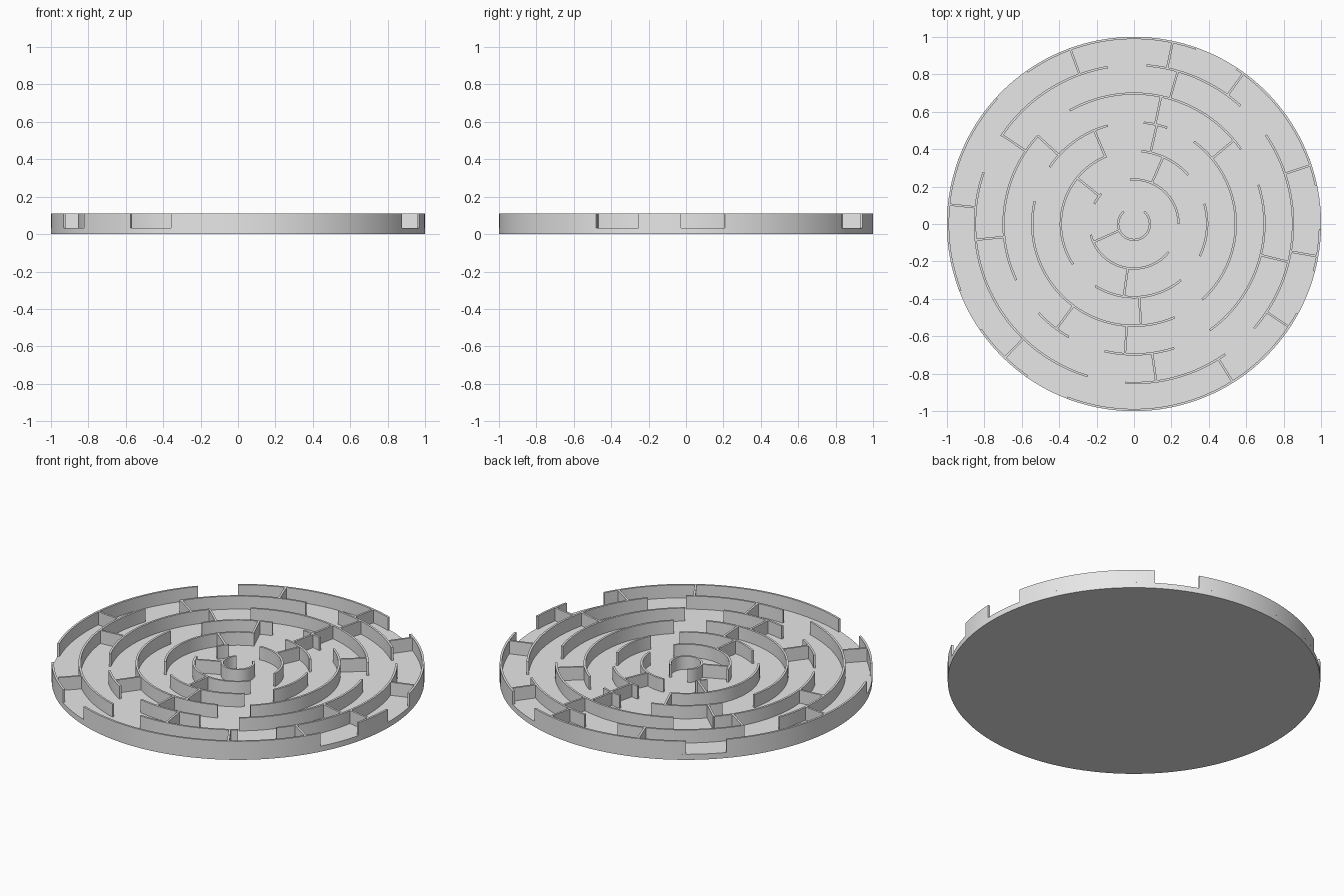
import bpy, bmesh
from math import radians, cos, sin, ceil

if "Cube" in bpy.data.objects:
    bpy.data.objects.remove(bpy.data.objects["Cube"], do_unlink=True)

FLOOR, TOP, THICK = 0.033, 0.11, 0.012
RADII = [0.085, 0.238, 0.391, 0.544, 0.697, 0.85, 0.994]

# Wall arcs of each ring, inner to outer: start and end angle in degrees
ARCS = [
    [(130, 410)],
    [(0, 95), (137, 153), (194, 321)],
    [(42, 84), (112, 213.5), (238, 310), (334, 376)],
    [(71, 84.5), (105, 146), (167, 293.5), (312, 414)],
    [(35, 119.5), (137.5, 205.5), (223, 240), (257, 288), (305.5, 377.5)],
    [(48, 85.5), (99.5, 146.5), (161, 253), (267, 305), (319, 394)],
    [(12, 56.5), (70.5, 125), (137.5, 201), (214.5, 235), (249, 331.3), (345.3, 358.5)],
]

# Radial walls joining each ring to the next one out: angles in degrees
SPOKES = [
    [204],
    [66.5, 141, 262],
    [77, 113, 274],
    [40, 78, 137.5, 233.5, 266],
    [74, 146, 185.7, 278, 346.2],
    [18.4, 54, 78, 110, 174, 226, 302, 326.4, 350],
]

grey = bpy.data.materials.new("light_grey")
grey.use_nodes = True
grey.diffuse_color = (0.8, 0.8, 0.8, 1)
grey.node_tree.nodes["Principled BSDF"].inputs["Base Color"].default_value = (0.8, 0.8, 0.8, 1)


def finish(name, bm):
    """Turn a bmesh into a grey object with smooth curves and sharp edges."""
    bmesh.ops.recalc_face_normals(bm, faces=bm.faces)
    mesh = bpy.data.meshes.new(name)
    bm.to_mesh(mesh)
    bm.free()
    mesh.materials.append(grey)
    obj = bpy.data.objects.new(name, mesh)
    bpy.context.collection.objects.link(obj)
    bpy.ops.object.select_all(action="DESELECT")
    obj.select_set(True)
    bpy.context.view_layer.objects.active = obj
    bpy.ops.object.shade_smooth_by_angle(angle=radians(30))


def sweep(bm, sections):
    """Skin a row of four-point sections and cap both ends."""
    loops = [[bm.verts.new(p) for p in section] for section in sections]
    for a, b in zip(loops, loops[1:]):
        for i in range(4):
            j = (i + 1) % 4
            bm.faces.new((a[i], a[j], b[j], b[i]))
    bm.faces.new(loops[0])
    bm.faces.new(loops[-1])


def add_arc(bm, radius, start, end):
    steps = max(3, ceil((end - start) / 2))
    inner, outer = radius - THICK / 2, radius + THICK / 2
    sections = []
    for k in range(steps + 1):
        a = radians(start + (end - start) * k / steps)
        sections.append([(r * cos(a), r * sin(a), z) for r, z in
                         ((inner, FLOOR), (outer, FLOOR), (outer, TOP), (inner, TOP))])
    sweep(bm, sections)


def add_spoke(bm, inner, outer, angle):
    c, s = cos(radians(angle)), sin(radians(angle))
    h = THICK / 2
    sweep(bm, [[(r * c - t * s, r * s + t * c, z) for t, z in
                ((-h, FLOOR), (h, FLOOR), (h, TOP), (-h, TOP))] for r in (inner, outer)])


# Round floor plate
bm = bmesh.new()
bmesh.ops.create_cone(bm, cap_ends=True, segments=180, radius1=1, radius2=1, depth=FLOOR)
bmesh.ops.translate(bm, verts=bm.verts, vec=(0, 0, FLOOR / 2))
finish("floor_disc", bm)

# Concentric walls with openings
for n, (radius, arcs) in enumerate(zip(RADII, ARCS), 1):
    bm = bmesh.new()
    for start, end in arcs:
        add_arc(bm, radius, start, end)
    finish(f"ring_wall_{n}", bm)

# Radial dividers between neighbouring rings
for n, angles in enumerate(SPOKES):
    bm = bmesh.new()
    for angle in angles:
        add_spoke(bm, RADII[n], RADII[n + 1], angle)
    finish(f"divider_walls_{n + 1}", bm)
